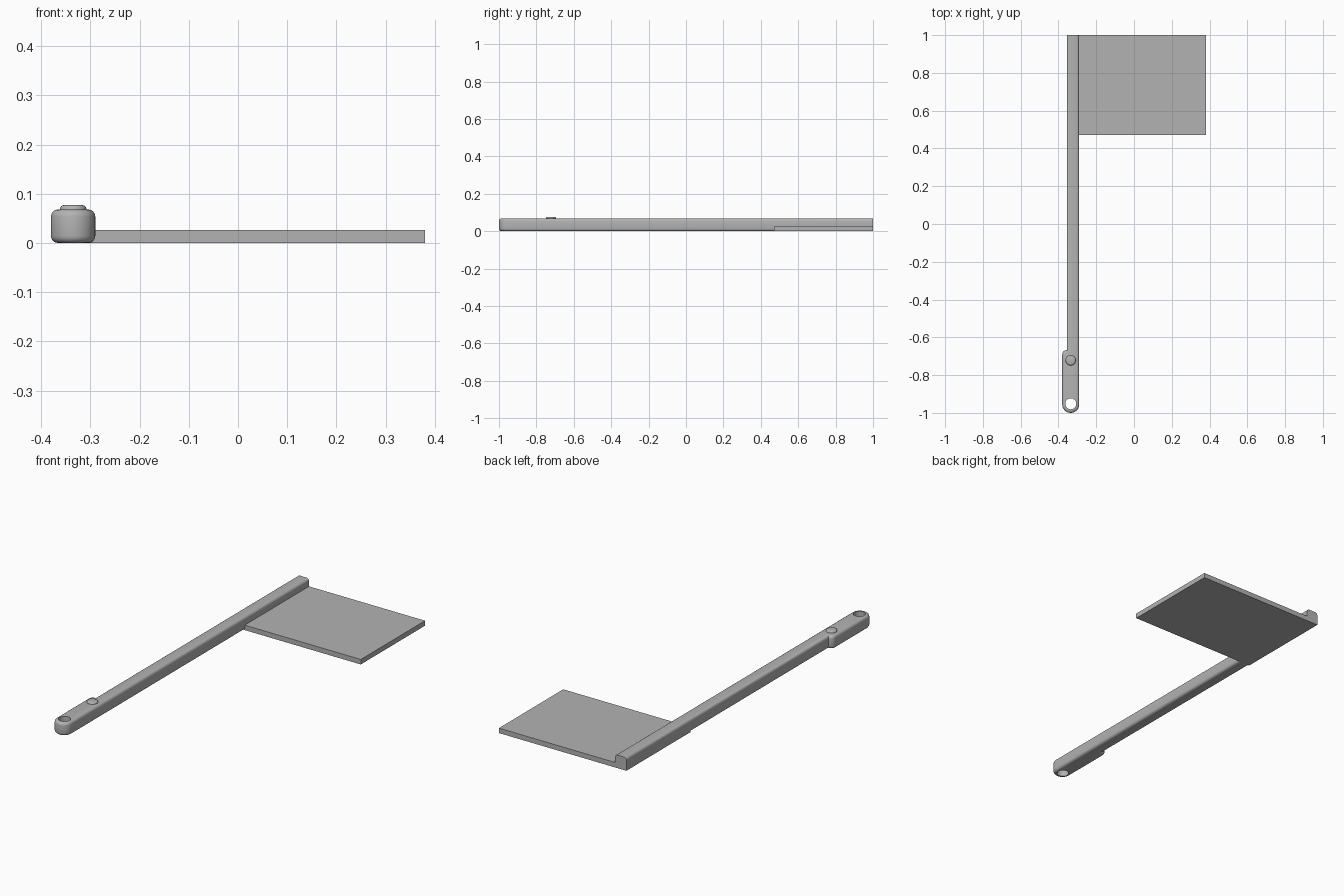
import bpy, bmesh
from math import pi, cos, sin, radians

cube = bpy.data.objects.get("Cube")
if cube:
    bpy.data.objects.remove(cube, do_unlink=True)

grey = bpy.data.materials.new("plain grey")
grey.use_nodes = True
colour = (0.45, 0.45, 0.45, 1)
grey.diffuse_color = colour
grey.node_tree.nodes["Principled BSDF"].inputs["Base Color"].default_value = colour

HEIGHT = 0.068
ROD_LEFT, ROD_RIGHT = -0.356, -0.29
GRIP_LEFT = -0.38
MID = (GRIP_LEFT + ROD_RIGHT) / 2
END_R = (ROD_RIGHT - GRIP_LEFT) / 2
BACK = 1.0


def add_object(name, bm):
    bmesh.ops.recalc_face_normals(bm, faces=bm.faces)
    mesh = bpy.data.meshes.new(name)
    bm.to_mesh(mesh)
    bm.free()
    mesh.materials.append(grey)
    ob = bpy.data.objects.new(name, mesh)
    bpy.context.collection.objects.link(ob)
    return ob


def select(ob):
    bpy.ops.object.select_all(action='DESELECT')
    ob.select_set(True)
    bpy.context.view_layer.objects.active = ob


def smooth(ob):
    select(ob)
    bpy.ops.object.shade_smooth_by_angle(angle=radians(35))


def arc(cx, cy, r, start, end, steps):
    angles = [radians(start + (end - start) * i / steps) for i in range(steps + 1)]
    return [(cx + r * cos(a), cy + r * sin(a)) for a in angles]


def prism(outline, z0, z1):
    bm = bmesh.new()
    base = bm.faces.new([bm.verts.new((x, y, z0)) for x, y in outline])
    top = bmesh.ops.extrude_face_region(bm, geom=[base])["geom"]
    verts = [v for v in top if isinstance(v, bmesh.types.BMVert)]
    bmesh.ops.translate(bm, verts=verts, vec=(0, 0, z1 - z0))
    return bm


def round_rims(bm, radius, keep):
    rims = [e for e in bm.edges
            if abs(e.verts[0].co.z - e.verts[1].co.z) < 1e-5 and keep(e)]
    bmesh.ops.bevel(bm, geom=rims, offset=radius, offset_type='OFFSET',
                    segments=4, profile=0.5, affect='EDGES', clamp_overlap=False)


# Rod with a wider rounded grip at the front, flat at the back end
CORNER = ROD_LEFT - GRIP_LEFT
outline = [(ROD_RIGHT, BACK), (ROD_LEFT, BACK)]
outline += arc(ROD_LEFT, -0.667 - CORNER, CORNER, 90, 180, 6)
outline += arc(MID, -1 + END_R, END_R, 180, 360, 24)
bm = prism(outline, 0, HEIGHT)
round_rims(bm, 0.014, lambda e: min(v.co.y for v in e.verts) < BACK - 0.01)
rod = add_object("rod_and_grip", bm)

# Pivot hole through the grip
cutter = add_object("hole_cutter", prism(arc(MID, -0.952, 0.029, 0, 348.75, 31), -0.1, 0.2))
cutter.hide_render = True
cut = rod.modifiers.new("pivot_hole", 'BOOLEAN')
cut.operation = 'DIFFERENCE'
cut.solver = 'EXACT'
cut.object = cutter
select(rod)
bpy.ops.object.modifier_apply(modifier=cut.name)
bpy.data.objects.remove(cutter, do_unlink=True)
smooth(rod)

# Domed button on the grip
bm = prism(arc(MID, -0.722, 0.027, 0, 348.75, 31), HEIGHT - 0.01, HEIGHT + 0.009)
round_rims(bm, 0.0088, lambda e: e.verts[0].co.z > HEIGHT)
smooth(add_object("button", bm))

# Flat panel running under the back of the rod
panel = [(ROD_LEFT, 0.47), (0.38, 0.47), (0.38, BACK), (ROD_LEFT, BACK)]
add_object("flag_panel", prism(panel, 0, 0.026))
